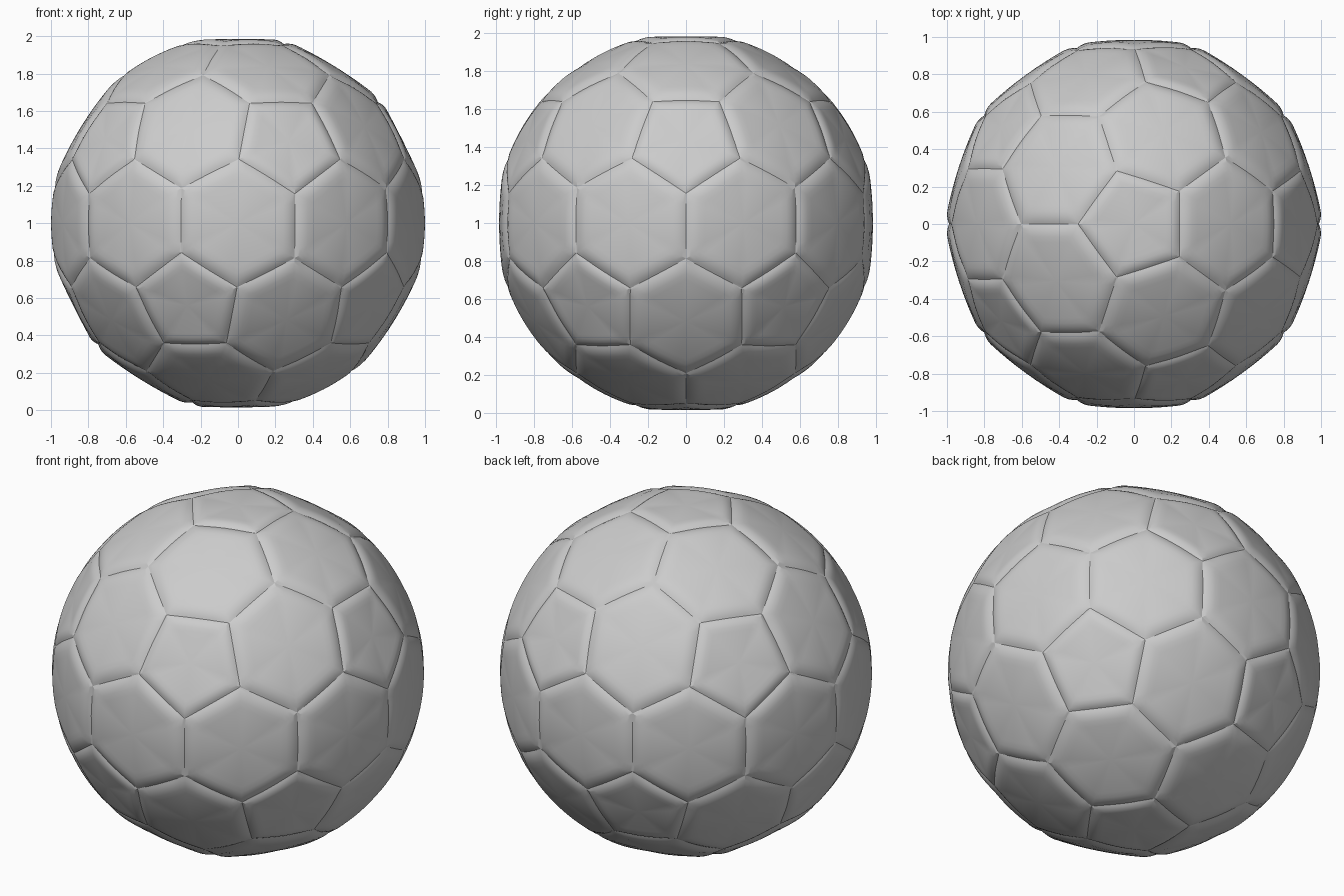
import bpy, bmesh, math
from mathutils import Vector

cube = bpy.data.objects.get("Cube")
if cube:
    bpy.data.objects.remove(cube, do_unlink=True)

# Ball colour
grey = bpy.data.materials.new("plain grey")
grey.use_nodes = True
colour = (0.6, 0.6, 0.6, 1)
grey.diffuse_color = colour
grey.node_tree.nodes["Principled BSDF"].inputs["Base Color"].default_value = colour

RINGS = (0.2, 0.4, 0.55, 0.68, 0.78, 0.86, 0.92, 0.96, 1.0)
STEPS = 8  # segments along each panel edge


def panel_radius(t, s):
    """Flattened middle, fuller shoulder, dip at the seam that fades at corners."""
    radius = 0.985 + 0.0165 * min(t / 0.8, 1) ** 2
    dip = max(0, (t - 0.8) / 0.2) ** 2
    return radius - dip * (0.013 - 0.007 * abs(s) ** 4)


# Panel layout: dual of a once-divided icosahedron (12 pentagons, 30 hexagons)
layout = bmesh.new()
bmesh.ops.create_icosphere(layout, subdivisions=2, radius=1)

ball = bmesh.new()
for hub in layout.verts:
    centre = hub.co.normalized()
    side = centre.orthogonal().normalized()
    up = centre.cross(side)
    corners = [f.calc_center_median().normalized() for f in hub.link_faces]
    corners.sort(key=lambda c: math.atan2(c.dot(up), c.dot(side)))

    # Outline of the panel, with each point's place along its edge (-1 to 1)
    outline = []
    for i, a in enumerate(corners):
        b = corners[(i + 1) % len(corners)]
        for k in range(STEPS):
            outline.append((a.lerp(b, k / STEPS).normalized(), 2 * k / STEPS - 1))

    # Concentric rings from the middle out to the seam
    middle = ball.verts.new(centre * panel_radius(0, 0))
    previous = None
    count = len(outline)
    for t in RINGS:
        ring = [ball.verts.new(centre.lerp(p, t).normalized() * panel_radius(t, s))
                for p, s in outline]
        for i in range(count):
            j = (i + 1) % count
            if previous:
                ball.faces.new((previous[i], ring[i], ring[j], previous[j]))
            else:
                ball.faces.new((middle, ring[i], ring[j]))
        previous = ring
layout.free()

# Join panels along the seams and stand the ball on the ground
bmesh.ops.remove_doubles(ball, verts=ball.verts, dist=0.0005)
bmesh.ops.recalc_face_normals(ball, faces=ball.faces)
bmesh.ops.translate(ball, verts=ball.verts, vec=Vector((0, 0, 1)))
mesh = bpy.data.meshes.new("panelled_ball")
ball.to_mesh(mesh)
ball.free()
mesh.materials.append(grey)
obj = bpy.data.objects.new("panelled_ball", mesh)
bpy.context.collection.objects.link(obj)
bpy.ops.object.select_all(action="DESELECT")
obj.select_set(True)
bpy.context.view_layer.objects.active = obj
bpy.ops.object.shade_smooth_by_angle(angle=math.radians(20))
